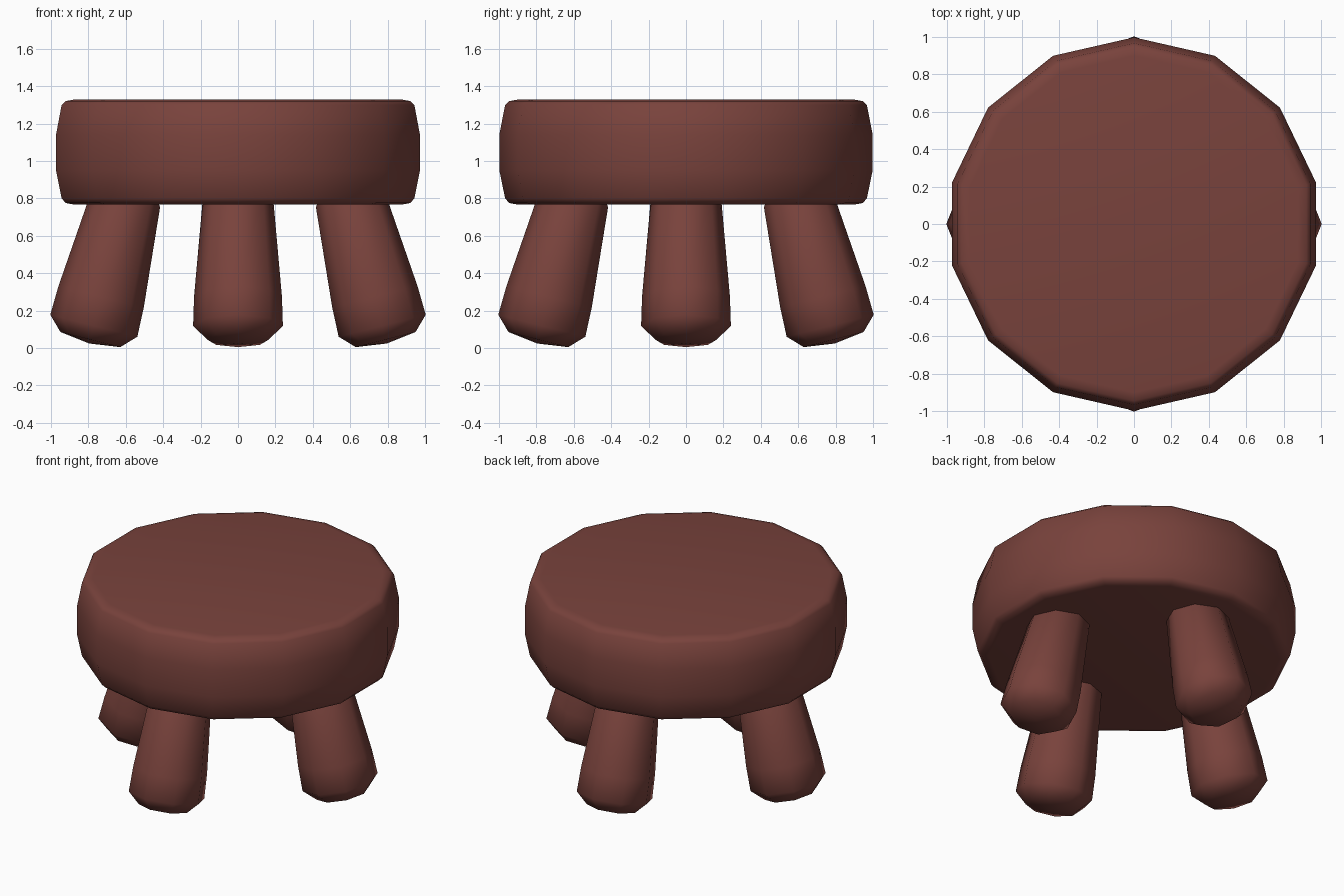
import bpy, bmesh, math
from mathutils import Matrix

if "Cube" in bpy.data.objects:
    bpy.data.objects.remove(bpy.data.objects["Cube"])

wood = bpy.data.materials.new("dark_wood")
wood.diffuse_color = (0.19, 0.055, 0.045, 1)
wood.use_nodes = True
wood.node_tree.nodes["Principled BSDF"].inputs["Base Color"].default_value = wood.diffuse_color


def lathe(name, profile, sides, start, matrix=Matrix()):
    """Revolve (radius, height) points around z; both ends close to a centre point."""
    bm = bmesh.new()
    rings = []
    for r, z in profile:
        if r == 0:
            rings.append([bm.verts.new((0, 0, z))] * sides)
        else:
            angles = [start + math.tau * i / sides for i in range(sides)]
            rings.append([bm.verts.new((r * math.cos(a), r * math.sin(a), z)) for a in angles])
    for low, high in zip(rings, rings[1:]):
        for i in range(sides):
            j = (i + 1) % sides
            corners = dict.fromkeys((low[i], low[j], high[j], high[i]))
            bm.faces.new(list(corners))
    bmesh.ops.recalc_face_normals(bm, faces=bm.faces)
    bm.transform(matrix)
    mesh = bpy.data.meshes.new(name)
    bm.to_mesh(mesh)
    bm.free()
    obj = bpy.data.objects.new(name, mesh)
    bpy.context.collection.objects.link(obj)
    mesh.materials.append(wood)
    bpy.ops.object.select_all(action='DESELECT')
    obj.select_set(True)
    bpy.context.view_layer.objects.active = obj
    bpy.ops.object.shade_smooth_by_angle(angle=math.radians(60))
    return obj


# Seat: thick 14-sided disc with rounded rims
seat_profile = [(0, 0.767), (0.90, 0.767), (0.945, 0.775), (0.967, 0.80), (0.998, 0.95),
                (0.998, 1.14), (0.967, 1.30), (0.945, 1.32), (0.90, 1.328), (0, 1.328)]
lathe("seat", seat_profile, 14, math.pi / 2)

# Legs: stubby eight-sided pegs splayed outwards
leg_profile = [(0, 0), (0.165, 0.022), (0.24, 0.098), (0.235, 0.258), (0.188, 0.80), (0.14, 0.86), (0, 0.86)]
for name, turn in (("right_leg", 0), ("back_leg", 90), ("left_leg", 180), ("front_leg", 270)):
    place = (Matrix.Rotation(math.radians(turn), 4, 'Z')
             @ Matrix.Translation((0.795, 0, 0.024))
             @ Matrix.Rotation(math.radians(-14.2), 4, 'Y'))
    lathe(name, leg_profile, 8, 0, place)
